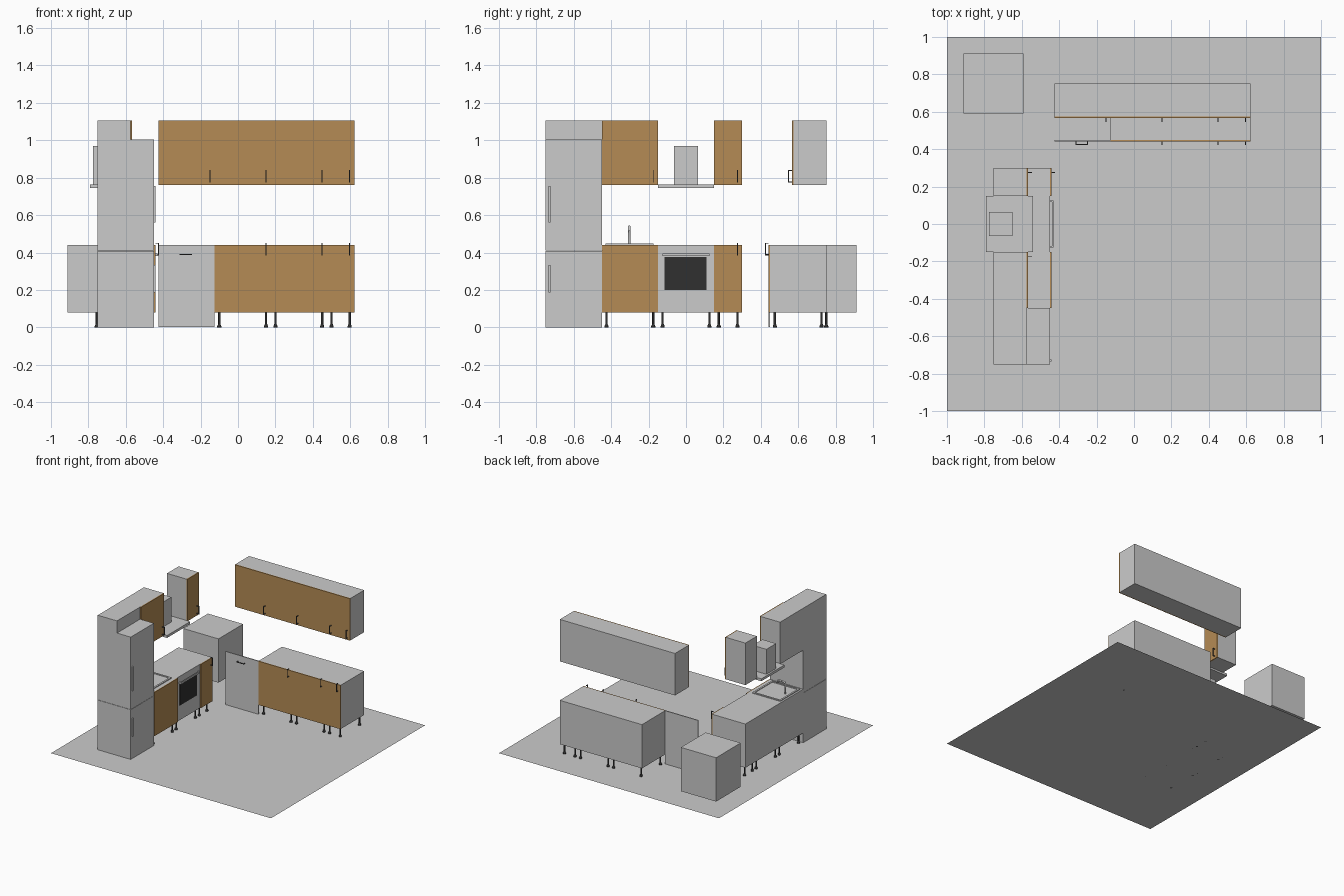
import bpy, bmesh
from mathutils import Vector

if "Cube" in bpy.data.objects:
    bpy.data.objects.remove(bpy.data.objects["Cube"])


def material(name, rgb):
    m = bpy.data.materials.new(name)
    m.diffuse_color = (*rgb, 1)
    m.use_nodes = True
    m.node_tree.nodes["Principled BSDF"].inputs["Base Color"].default_value = m.diffuse_color
    return m


WOOD = material("wood", (0.46, 0.26, 0.09))
BLACK = material("black", (0.03, 0.03, 0.03))
DARK = material("dark_metal", (0.08, 0.08, 0.08))
STEEL = material("steel", (0.62, 0.62, 0.64))


def finish(name, bm, mat):
    bmesh.ops.recalc_face_normals(bm, faces=bm.faces)
    me = bpy.data.meshes.new(name)
    bm.to_mesh(me)
    bm.free()
    ob = bpy.data.objects.new(name, me)
    bpy.context.collection.objects.link(ob)
    if mat:
        me.materials.append(mat)
    return ob


def boxes(name, spans, mat=None):
    """One object made of boxes, each given by two opposite corners."""
    bm = bmesh.new()
    for a, b in spans:
        a, b = Vector(a), Vector(b)
        vs = bmesh.ops.create_cube(bm, size=1)["verts"]
        for v in vs:
            v.co = (a + b) / 2 + Vector(v.co[i] * abs(b[i] - a[i]) for i in range(3))
    return finish(name, bm, mat)


# Each run uses u along the wall, d out from the wall, z up
def back(u, d, z):
    return (u, 0.75 - d, z)


def left(u, d, z):
    return (-0.75 + d, u, z)


def block(name, run, u, d, z, mat=None):
    return boxes(name, [(run(u[0], d[0], z[0]), run(u[1], d[1], z[1]))], mat)


def pull(name, run, u, d, z, mat=DARK, t=0.005):
    """Bracket handle: a bar held off the door by two posts."""
    bar = (run(u[0], d[1] - t, z[0]), run(u[1], d[1], z[1]))
    spans = [bar]
    if z[1] - z[0] > u[1] - u[0]:
        for q in (z[0], z[1] - t):
            spans.append((run(u[0], d[0], q), run(u[1], d[1] - t, q + t)))
    else:
        for q in (u[0], u[1] - t):
            spans.append((run(q, d[0], z[0]), run(q + t, d[1] - t, z[1])))
    return boxes(name, spans, mat)


def leg(name, x, y):
    bm = bmesh.new()
    rings = [(0.011, 0), (0.011, 0.006), (0.006, 0.018), (0.006, 0.08)]
    for (r1, z1), (r2, z2) in zip(rings, rings[1:]):
        vs = bmesh.ops.create_cone(bm, segments=12, radius1=r1, radius2=r2,
                                   depth=z2 - z1, cap_ends=False)["verts"]
        for v in vs:
            v.co += Vector((x, y, (z1 + z2) / 2))
    bmesh.ops.remove_doubles(bm, verts=bm.verts, dist=1e-5)
    bmesh.ops.holes_fill(bm, edges=bm.edges)
    return finish(name, bm, BLACK)


def base_unit(name, run, u0, u1, door=True, handle=True):
    block(name + "_body", run, (u0, u1), (0, 0.3), (0.08, 0.44))
    if door:
        block(name + "_door", run, (u0, u1), (0.3, 0.308), (0.08, 0.44), WOOD)
    if handle:
        pull(name + "_handle", run, (u1 - 0.0275, u1 - 0.0225), (0.308, 0.327), (0.385, 0.452))
    for u in (u0 + 0.025, u1 - 0.025):
        for d in (0.025, 0.275):
            x, y, _ = run(u, d, 0)
            leg(name + "_leg", x, y)


def wall_unit(name, run, u0, u1):
    block(name + "_body", run, (u0, u1), (0, 0.175), (0.76, 1.105))
    block(name + "_door", run, (u0, u1), (0.175, 0.184), (0.76, 1.105), WOOD)
    pull(name + "_handle", run, (u1 - 0.0275, u1 - 0.0225), (0.184, 0.205), (0.775, 0.842))


# Floor
bm = bmesh.new()
bmesh.ops.create_grid(bm, x_segments=1, y_segments=1, size=1)
finish("floor", bm, None)

# Back run
edges = (-0.425, -0.125, 0.175, 0.475, 0.622)
for i, (a, b) in enumerate(zip(edges, edges[1:])):
    wall_unit(f"back_wall_unit_{i}", back, a, b)
    if i:
        base_unit(f"back_base_unit_{i}", back, a, b)
block("dishwasher_panel", back, (-0.425, -0.125), (0.3, 0.308), (0.003, 0.44), STEEL)
pull("dishwasher_handle", back, (-0.312, -0.245), (0.308, 0.327), (0.387, 0.392))

# Left run
base_unit("sink_unit", left, -0.45, -0.15, handle=False)
base_unit("oven", left, -0.15, 0.15, door=False, handle=False)
base_unit("left_base_unit", left, 0.15, 0.3)
wall_unit("left_wall_unit_0", left, -0.45, -0.15)
wall_unit("left_wall_unit_1", left, 0.15, 0.3)

# Oven front
block("oven_window", left, (-0.115, 0.11), (0.3, 0.302), (0.2, 0.375), BLACK)
pull("oven_handle", left, (-0.125, 0.125), (0.3, 0.319), (0.382, 0.396), STEEL, 0.008)

# Fridge and the cupboard above it
block("fridge_lower", left, (-0.75, -0.45), (0, 0.3), (0, 0.408))
block("fridge_upper", left, (-0.75, -0.45), (0, 0.3), (0.41, 1.005))
block("fridge_top_cupboard", left, (-0.75, -0.45), (0, 0.175), (1.005, 1.105))
for name, z in (("lower", (0.185, 0.332)), ("upper", (0.56, 0.757))):
    block(f"fridge_{name}_handle", left, (-0.736, -0.724), (0.3, 0.309), z, STEEL)

# Extractor hood
block("hood_plate", left, (-0.15, 0.15), (-0.04, 0.21), (0.745, 0.765), STEEL)
block("hood_chimney", left, (-0.063, 0.063), (-0.025, 0.1), (0.765, 0.97), STEEL)

# Sink: a low rimmed tray
sink = block("sink", left, (-0.43, -0.175), (0.015, 0.27), (0.44, 0.447), STEEL)
bm = bmesh.new()
bm.from_mesh(sink.data)
top = max(bm.faces, key=lambda f: f.calc_center_median().z)
bmesh.ops.inset_individual(bm, faces=[top], thickness=0.02)
inner = bmesh.ops.extrude_discrete_faces(bm, faces=[top])["faces"][0]
bmesh.ops.delete(bm, geom=[f for f in bm.faces if False], context='FACES')
rim = [v for v in bm.verts if v not in set(inner.verts)]
for v in inner.verts:
    v.co.z -= 0.005
bm.to_mesh(sink.data)
bm.free()

# Faucet
cu = bpy.data.curves.new("faucet", 'CURVE')
cu.dimensions = '3D'
cu.bevel_depth = 0.007
cu.bevel_resolution = 2
cu.use_fill_caps = True
sp = cu.splines.new('POLY')
path = [(0, 0.442), (0, 0.525), (0.006, 0.535), (0.016, 0.538), (0.06, 0.538),
        (0.068, 0.533), (0.07, 0.515)]
sp.points.add(len(path) - 1)
for p, (dx, z) in zip(sp.points, path):
    p.co = (-0.69 + dx, -0.303, z, 1)
cu.materials.append(STEEL)
bpy.context.collection.objects.link(bpy.data.objects.new("faucet", cu))

# Corner cabinet on one centre leg
boxes("corner_cabinet", [((-0.912, 0.592, 0.08), (-0.592, 0.912, 0.44))])
leg("corner_cabinet_leg", -0.755, 0.75)
